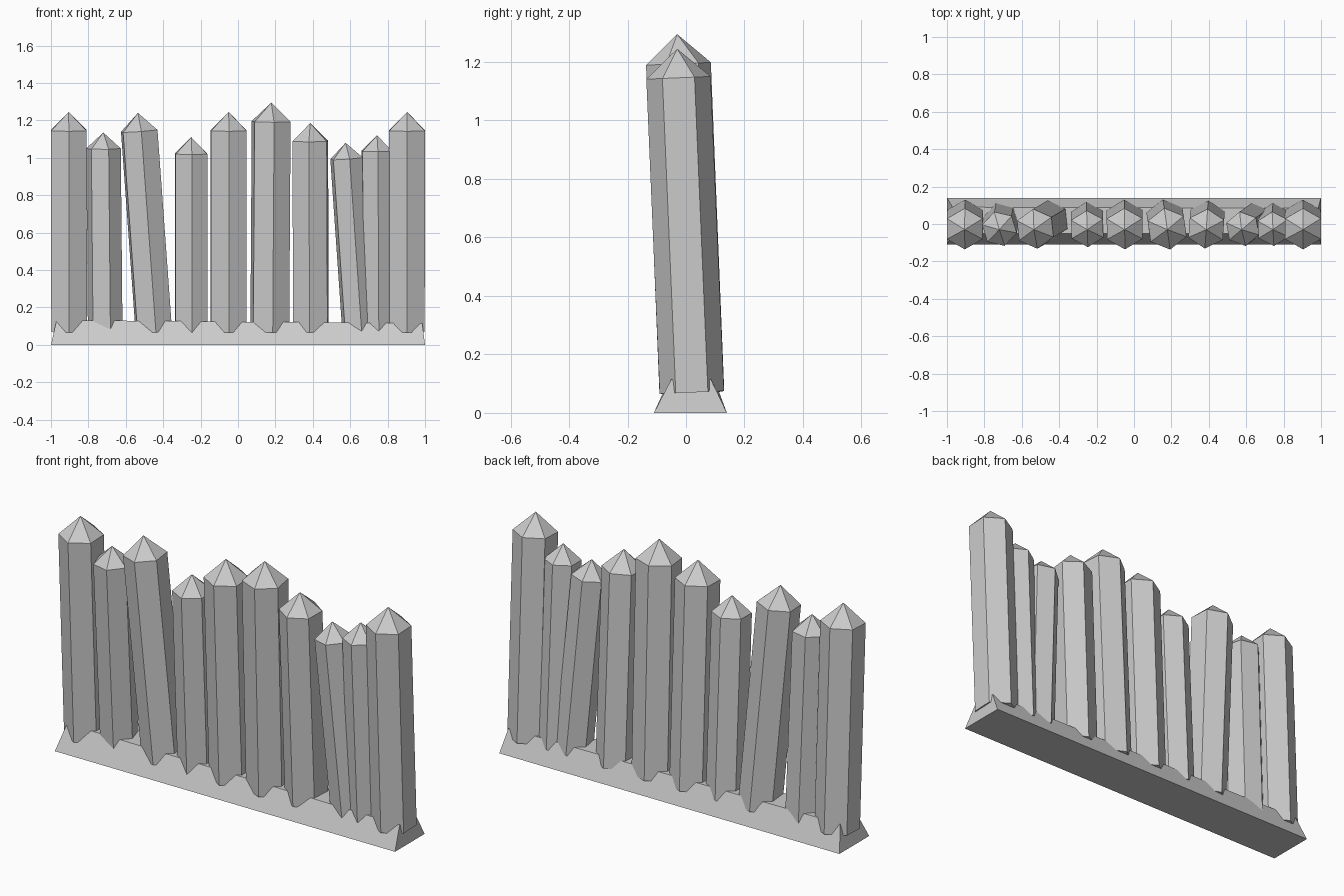
import bpy, bmesh
from math import sin, cos, pi, radians
from mathutils import Vector

if "Cube" in bpy.data.objects:
    bpy.data.objects.remove(bpy.data.objects["Cube"], do_unlink=True)

grey = bpy.data.materials.new("grey_wood")
grey.use_nodes = True
grey.diffuse_color = (0.6, 0.6, 0.6, 1)
grey.node_tree.nodes["Principled BSDF"].inputs["Base Color"].default_value = (0.6, 0.6, 0.6, 1)


def add_mesh(name, bm):
    bmesh.ops.recalc_face_normals(bm, faces=bm.faces)
    mesh = bpy.data.meshes.new(name)
    bm.to_mesh(mesh)
    bm.free()
    mesh.materials.append(grey)
    obj = bpy.data.objects.new(name, mesh)
    bpy.context.collection.objects.link(obj)
    return obj


def ring_face(bm, a, b):
    n = len(a)
    for i in range(n):
        j = (i + 1) % n
        bm.faces.new((a[i], a[j], b[j], b[i]))


# Hexagonal post with a pointed cap, leaning from its foot to its tip
def post(name, foot, tip, radius, twist):
    foot, tip = Vector(foot), Vector(tip)
    axis = tip - foot
    turn = Vector((0, 0, 1)).rotation_difference(axis)
    bm = bmesh.new()

    def ring(h):
        angles = [radians(twist) - pi / 2 + i * pi / 3 for i in range(6)]
        return [bm.verts.new(foot + turn @ Vector((radius * cos(a), radius * sin(a), h)))
                for a in angles]

    low, rim = ring(0), ring(axis.length - 0.9 * radius)
    ring_face(bm, low, rim)
    bm.faces.new(low)
    point = bm.verts.new(tip)
    for i in range(6):
        bm.faces.new((rim[i], rim[(i + 1) % 6], point))
    return add_mesh(name, bm)


# Sloped earth bank holding the posts
bm = bmesh.new()
bottom = [bm.verts.new(p) for p in
          ((-1, -0.11, 0), (1, -0.11, 0), (1, 0.14, 0), (-1, 0.14, 0))]
top = [bm.verts.new(p) for p in
       ((-0.97, -0.05, 0.132), (0.985, -0.05, 0.115),
        (0.985, 0.085, 0.115), (-0.97, 0.09, 0.132))]
ring_face(bm, bottom, top)
bm.faces.new(bottom)
bm.faces.new(top)
add_mesh("base_bank", bm)

# Posts: foot x, tip x, tip height, radius, twist in degrees
POSTS = [
    (-0.903, -0.905, 1.245, 0.110, 0),
    (-0.71, -0.72, 1.135, 0.095, 17),
    (-0.45, -0.535, 1.24, 0.107, 6),
    (-0.25, -0.25, 1.11, 0.098, 2),
    (-0.05, -0.05, 1.245, 0.110, 1),
    (0.17, 0.178, 1.295, 0.112, 8),
    (0.39, 0.386, 1.185, 0.106, -4),
    (0.645, 0.575, 1.08, 0.093, 10),
    (0.748, 0.743, 1.12, 0.092, 3),
    (0.903, 0.904, 1.245, 0.110, 0),
]
for i, (foot_x, tip_x, height, radius, twist) in enumerate(POSTS, 1):
    post(f"post_{i}", (foot_x, 0.02, 0.07), (tip_x, -0.03, height), radius, twist)
